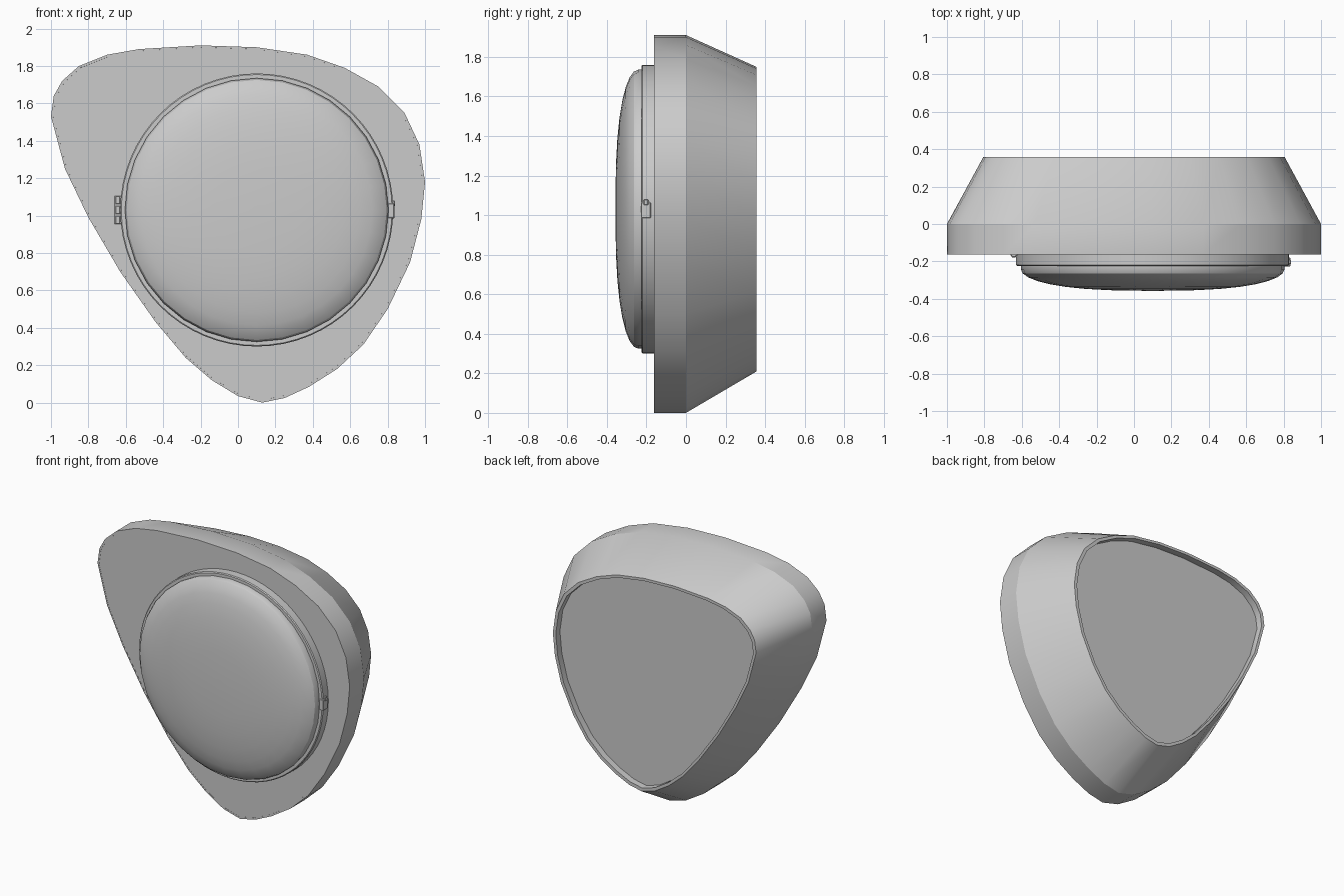
import bpy, bmesh, math

if "Cube" in bpy.data.objects:
    bpy.data.objects.remove(bpy.data.objects["Cube"])

# Rounded-triangle outline (x, z), walked around the front face
OUTLINE = [(-1.0, 1.53), (-.985, 1.64), (-.94, 1.72), (-.85, 1.80), (-.70, 1.86), (-.53, 1.89),
           (-.2, 1.91), (.1, 1.90), (.37, 1.86), (.57, 1.79), (.75, 1.69), (.89, 1.55),
           (.97, 1.38), (1.0, 1.18), (.98, .98), (.92, .75), (.80, .50), (.67, .31),
           (.53, .18), (.38, .085), (.25, .025), (.13, 0), (0, .035), (-.14, .12),
           (-.28, .24), (-.44, .43), (-.63, .70), (-.80, .99), (-.925, 1.25)]
CZ = 1.08                    # centre of the taper
DX, DZ = .10, 1.03           # centre of the round dial


def finish(name, bm, smooth=True):
    bmesh.ops.recalc_face_normals(bm, faces=bm.faces[:])
    me = bpy.data.meshes.new(name)
    bm.to_mesh(me)
    bm.free()
    ob = bpy.data.objects.new(name, me)
    bpy.context.collection.objects.link(ob)
    if smooth:
        bpy.ops.object.select_all(action='DESELECT')
        ob.select_set(True)
        bpy.context.view_layer.objects.active = ob
        bpy.ops.object.shade_smooth_by_angle(angle=math.radians(25))
    return ob


def loft(name, rings, close=False, caps=True):
    """Bridge a list of rings, each a list of (x, y, z)."""
    bm = bmesh.new()
    loops = [[bm.verts.new(p) for p in r] for r in rings]
    pairs = list(zip(loops, loops[1:])) + ([(loops[-1], loops[0])] if close else [])
    for a, b in pairs:
        for i in range(len(a)):
            j = (i + 1) % len(a)
            bm.faces.new((a[i], a[j], b[j], b[i]))
    if caps:
        bm.faces.new(loops[0])
        bm.faces.new(loops[-1])
    return finish(name, bm)


def outline(s, y):
    return [(x * s, y, CZ + (z - CZ) * s) for x, z in OUTLINE]


def circle(r, y, n):
    return [(DX + r * math.cos(2 * math.pi * i / n), y,
             DZ + r * math.sin(2 * math.pi * i / n)) for i in range(n)]


def box(name, x, y, z, bevel=.004):
    bm = bmesh.new()
    bmesh.ops.create_cube(bm, size=1)
    for v in bm.verts:
        for k, (lo, hi) in enumerate((x, y, z)):
            v.co[k] = lo if v.co[k] < 0 else hi
    bmesh.ops.bevel(bm, geom=bm.edges[:], offset=bevel, segments=1, affect='EDGES')
    return finish(name, bm, False)


# Tapered housing, an open shell with a thin wall
loft("housing", [outline(.988, -.163), outline(1, -.163), outline(1, 0), outline(.806, .357),
                 outline(.783, .357), outline(.783, .31), outline(.97, -.02)],
     close=True, caps=False)

# Flat plates closing the front and the recessed back
loft("front_plate", [outline(.99, -.162), outline(.99, -.14)])
loft("back_plate", [outline(.79, .31), outline(.79, .29)])

# Dial ring and domed cover
loft("dial_ring", [circle(.73, -.15, 64), circle(.73, -.219, 64), circle(.724, -.225, 64)])
dome = [(.705, -.22), (.705, -.242)]
for i in range(1, 9):
    a = math.radians(11 * i)
    dome.append((.705 * math.cos(a) ** .75, -.242 - .115 * math.sin(a)))
loft("domed_cover", [circle(r, y, 32) for r, y in dome] + [circle(.02, -.357, 32)])

# Latch on the right edge
box("latch_body", (.80, .836), (-.228, -.178), (.985, 1.065))
box("latch_tab", (.81, .84), (-.215, -.19), (1.05, 1.08))

# Hinge on the left edge: leaf and knuckles
box("hinge_leaf", (-.66, -.60), (-.170, -.155), (.955, 1.105), .002)
for i in range(3):
    z = .955 + i * .053
    box(f"hinge_knuckle_{i + 1}", (-.655, -.63), (-.178, -.16), (z, z + .044))
